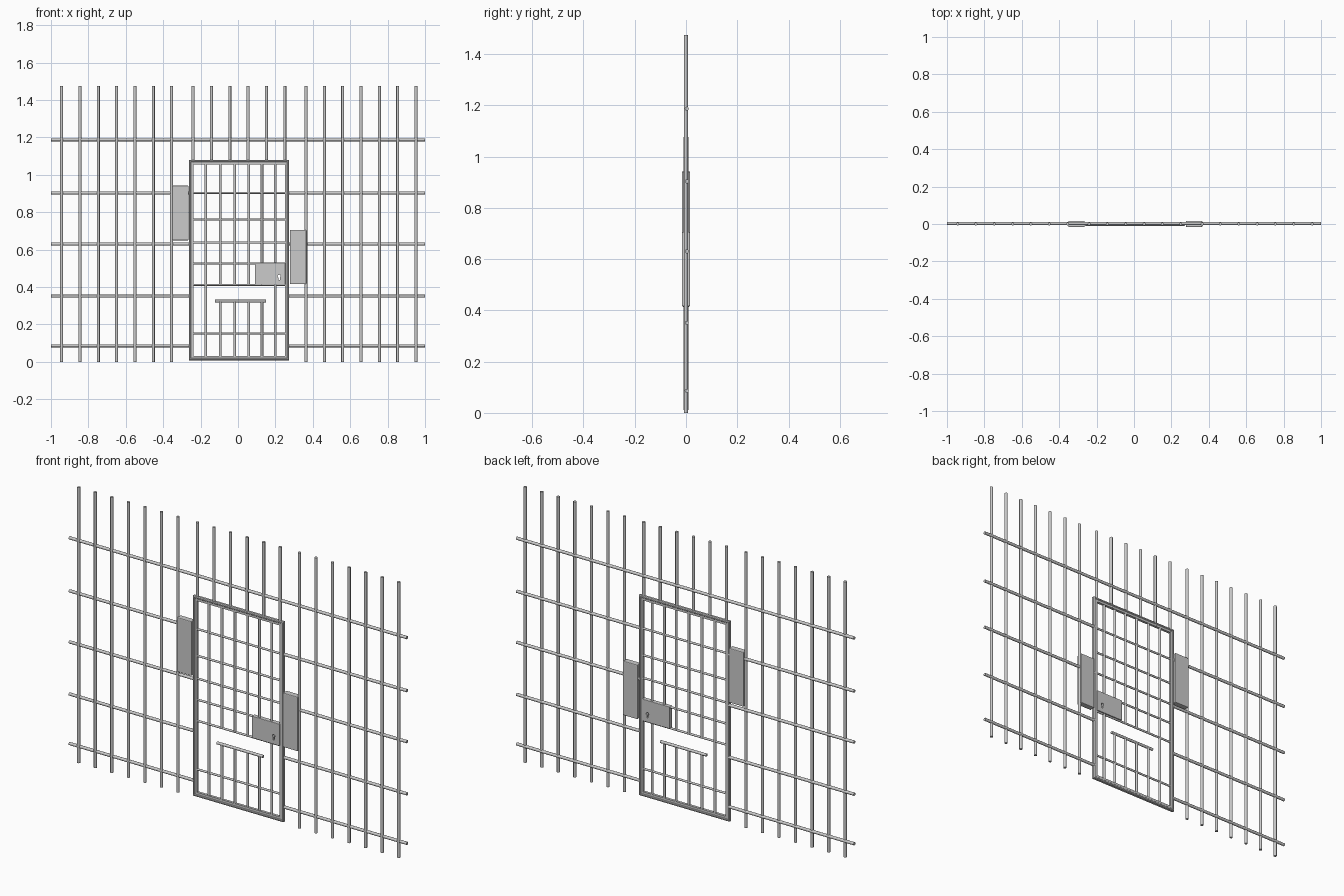
import bpy, bmesh
from mathutils import Vector

if "Cube" in bpy.data.objects:
    bpy.data.objects.remove(bpy.data.objects["Cube"])


def bars(name, segments, r, sides=12):
    """One object holding round bars between pairs of end points."""
    bm = bmesh.new()
    for a, b in segments:
        a, b = Vector(a), Vector(b)
        d = b - a
        m = d.to_track_quat('Z', 'Y').to_matrix().to_4x4()
        m.translation = (a + b) / 2
        bmesh.ops.create_cone(bm, cap_ends=True, segments=sides, radius1=r,
                              radius2=r, depth=d.length, matrix=m)
    ob = finish(name, bm)
    smooth(ob)
    return ob


def finish(name, bm):
    me = bpy.data.meshes.new(name)
    bm.to_mesh(me)
    bm.free()
    ob = bpy.data.objects.new(name, me)
    bpy.context.collection.objects.link(ob)
    return ob


def smooth(ob):
    bpy.ops.object.select_all(action='DESELECT')
    ob.select_set(True)
    bpy.context.view_layer.objects.active = ob
    bpy.ops.object.shade_smooth_by_angle(angle=0.7)


def plate(name, x0, x1, z0, z1, half_depth, bevel):
    bm = bmesh.new()
    bmesh.ops.create_cube(bm, size=1)
    for v in bm.verts:
        v.co = ((x0 + x1) / 2 + v.co.x * (x1 - x0), v.co.y * 2 * half_depth,
                (z0 + z1) / 2 + v.co.z * (z1 - z0))
    bmesh.ops.bevel(bm, geom=bm.edges[:], offset=bevel, segments=2,
                    profile=0.5, affect='EDGES')
    return finish(name, bm)


# Wall bars: full-height at both sides, short ones above the door
R = 0.008
TOP = 1.475
left_x = [-0.943 + 0.098 * i for i in range(7)]
right_x = [0.364 + 0.098 * i for i in range(7)]
over_x = [-0.24 + 0.098 * i for i in range(6)]
bars("wall_upright_bars",
     [((x, 0, 0), (x, 0, TOP)) for x in left_x + right_x], R)
bars("over_door_bars", [((x, 0, 1.06), (x, 0, TOP)) for x in over_x], R)

# Wall rails: one runs across the top, the rest stop at the door
Y = 0.003
rails = [((-1, Y, 1.187), (1, Y, 1.187))]
for z in (0.086, 0.351, 0.63, 0.903):
    rails += [((-1, Y, z), (-0.255, Y, z)), ((0.27, Y, z), (1, Y, z))]
bars("wall_rails", rails, R)

# Door frame: a stepped profile swept around the rectangle (inset, depth)
X0, X1, Z0, Z1 = -0.262, 0.274, 0.008, 1.08
profile = [(0, -0.006), (0.004, -0.01), (0.009, -0.01), (0.012, -0.007),
           (0.024, -0.007), (0.024, 0.007), (0.012, 0.007), (0.009, 0.01),
           (0.004, 0.01), (0, 0.006)]
bm = bmesh.new()
rings = []
for cx, cz, sx, sz in ((X0, Z0, 1, 1), (X1, Z0, -1, 1),
                       (X1, Z1, -1, -1), (X0, Z1, 1, -1)):
    rings.append([bm.verts.new((cx + sx * i, y, cz + sz * i))
                  for i, y in profile])
n = len(profile)
for k in range(4):
    a, b = rings[k], rings[(k + 1) % 4]
    for j in range(n):
        bm.faces.new((a[j], b[j], b[(j + 1) % n], a[(j + 1) % n]))
bmesh.ops.recalc_face_normals(bm, faces=bm.faces[:])
finish("door_frame", bm)

# Door uprights, interrupted in the middle by the tray slot
door_x = [-0.172, -0.095, -0.017, 0.058, 0.128, 0.2]
SLOT0, SLOT1 = 0.325, 0.412
ups = []
for x in door_x:
    if x in (door_x[0], door_x[-1]):
        ups.append(((x, 0, 0.02), (x, 0, 1.06)))
    else:
        ups += [((x, 0, 0.02), (x, 0, SLOT0)), ((x, 0, SLOT1), (x, 0, 1.06))]
bars("door_upright_bars", ups, 0.007)
bars("door_crossbars", [((-0.245, 0, z), (0.257, 0, z)) for z in
                        (0.152, SLOT1, 0.525, 0.638, 0.76, 0.903)], 0.0055)
bars("tray_slot_ledge", [((-0.123, 0, SLOT0), (0.15, 0, SLOT0))], 0.0075)

# Hinge and latch plates beside the door
plate("hinge_plate", -0.351, -0.264, 0.65, 0.942, 0.016, 0.004)
plate("latch_plate", 0.277, 0.365, 0.415, 0.706, 0.016, 0.004)

# Lock box with a keyhole cut right through
lock = plate("lock_box", 0.09, 0.253, 0.413, 0.53, 0.012, 0.002)
hole = bars("keyhole_cutter", [((0.22, -0.1, 0.458), (0.22, 0.1, 0.458))],
            0.008, 16)
slot = plate("keyhole_slot_cutter", 0.2165, 0.2235, 0.437, 0.456, 0.1, 0.0005)
for cutter in (hole, slot):
    mod = lock.modifiers.new(cutter.name, 'BOOLEAN')
    mod.object = cutter
    mod.operation = 'DIFFERENCE'
    mod.solver = 'EXACT'
    bpy.context.view_layer.objects.active = lock
    bpy.ops.object.modifier_apply(modifier=mod.name)
    bpy.data.objects.remove(cutter)
